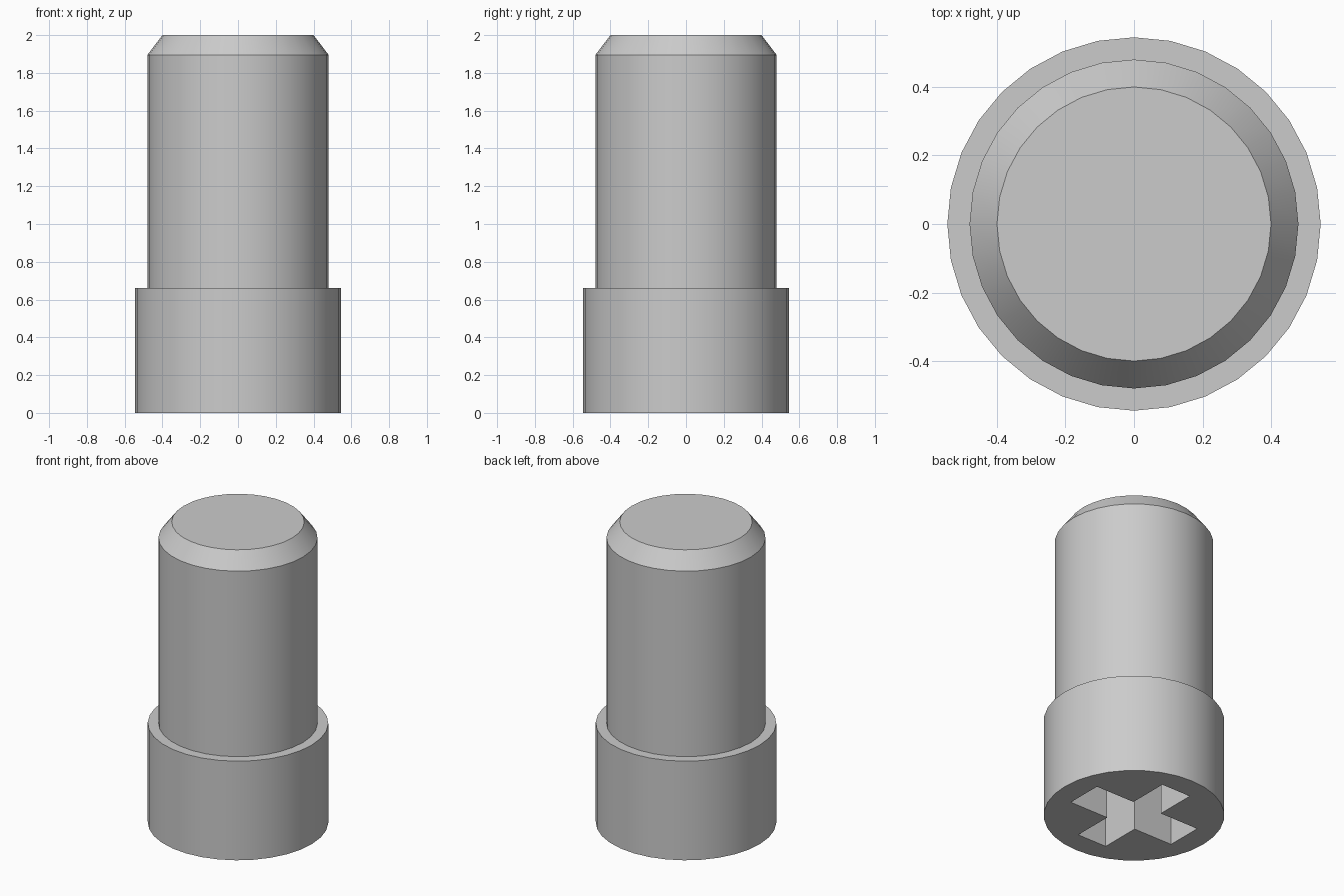
import bpy, bmesh, math

if "Cube" in bpy.data.objects:
    bpy.data.objects.remove(bpy.data.objects["Cube"], do_unlink=True)

SIDES = 32
HEAD_RADIUS, HEAD_TOP = 0.545, 0.66
SHAFT_RADIUS, TIP_RADIUS = 0.48, 0.40
CHAMFER_START, TOP = 1.895, 2.0
ARM_REACH, ARM_X, ARM_Y = 0.395, 0.108, 0.123   # half sizes of the cross recess
RECESS_DEPTH = 0.4

grey = bpy.data.materials.new("plain grey")
grey.use_nodes = True
colour = (0.6, 0.6, 0.6, 1)
grey.diffuse_color = colour
grey.node_tree.nodes["Principled BSDF"].inputs["Base Color"].default_value = colour


def finish(bm, name):
    bmesh.ops.recalc_face_normals(bm, faces=bm.faces)
    mesh = bpy.data.meshes.new(name)
    bm.to_mesh(mesh)
    bm.free()
    mesh.materials.append(grey)
    obj = bpy.data.objects.new(name, mesh)
    bpy.context.collection.objects.link(obj)
    return obj


def turned(name, profile):
    """Closed round solid from (radius, height) pairs."""
    bm = bmesh.new()
    rings = []
    for r, z in profile:
        angles = [math.tau * i / SIDES for i in range(SIDES)]
        rings.append([bm.verts.new((r * math.cos(a), r * math.sin(a), z)) for a in angles])
    for low, high in zip(rings, rings[1:]):
        for i in range(SIDES):
            j = (i + 1) % SIDES
            bm.faces.new((low[i], low[j], high[j], high[i]))
    bm.faces.new(rings[0])
    bm.faces.new(rings[-1])
    return finish(bm, name)


def activate(obj):
    bpy.ops.object.select_all(action='DESELECT')
    obj.select_set(True)
    bpy.context.view_layer.objects.active = obj


# Round parts
head = turned("head", [(HEAD_RADIUS, 0), (HEAD_RADIUS, HEAD_TOP)])
shaft = turned("shaft", [(SHAFT_RADIUS, HEAD_TOP), (SHAFT_RADIUS, CHAMFER_START),
                         (TIP_RADIUS, TOP)])

# Cross-shaped cutter for the drive recess
corner = [(ARM_REACH, ARM_Y), (ARM_X, ARM_Y), (ARM_X, ARM_REACH)]
outline = []
for sx, sy in ((1, 1), (-1, 1), (-1, -1), (1, -1)):
    points = corner if sx == sy else corner[::-1]
    outline += [(sx * x, sy * y) for x, y in points]
bm = bmesh.new()
base = bm.faces.new([bm.verts.new((x, y, -0.1)) for x, y in outline])
lifted = bmesh.ops.extrude_face_region(bm, geom=[base])["geom"]
for v in lifted:
    if isinstance(v, bmesh.types.BMVert):
        v.co.z = RECESS_DEPTH
# keep the starting cap so the cutter is closed
if not base.is_valid or all(len(e.link_faces) == 1 for e in bm.edges if max(v.co.z for v in e.verts) < 0):
    bm.faces.new([v for v in bm.verts if v.co.z < 0])
cutter = finish(bm, "recess_cutter")
cutter.hide_render = True

# Cut the recess into the underside of the head
cut = head.modifiers.new("recess", 'BOOLEAN')
cut.operation = 'DIFFERENCE'
cut.solver = 'EXACT'
cut.object = cutter
activate(head)
bpy.ops.object.modifier_apply(modifier=cut.name)
bpy.data.objects.remove(cutter, do_unlink=True)

# Smooth round walls with crisp edges
for obj in (head, shaft):
    activate(obj)
    bpy.ops.object.shade_smooth_by_angle(angle=math.radians(30))
